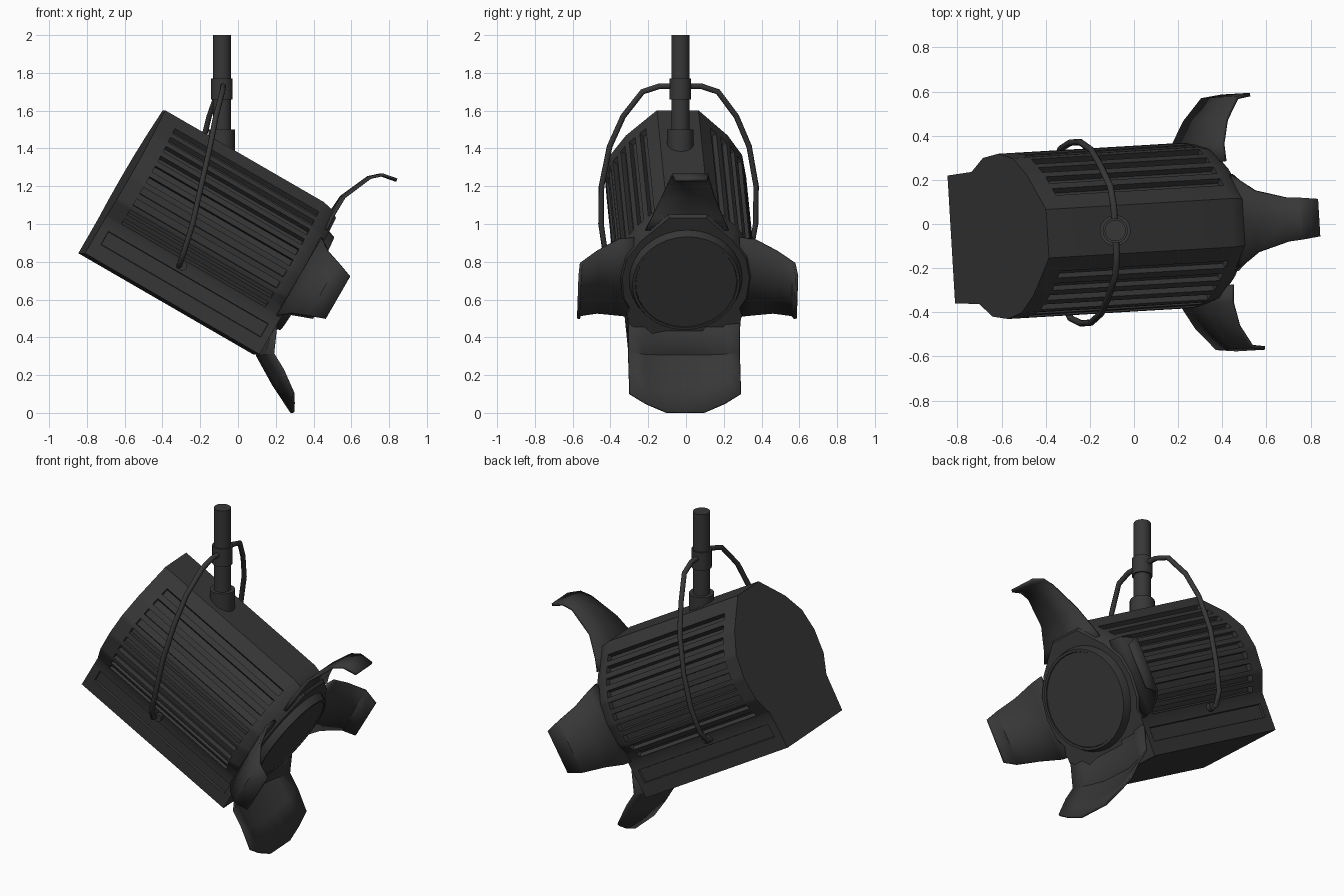
import bpy, bmesh, math
from mathutils import Matrix, Vector

cube = bpy.data.objects.get("Cube")
if cube:
    bpy.data.objects.remove(cube)

black = bpy.data.materials.new("matt_black_paint")
black.use_nodes = True
black.diffuse_color = (0.038, 0.038, 0.038, 1)
black.node_tree.nodes["Principled BSDF"].inputs["Base Color"].default_value = black.diffuse_color

# Lamp head frame: x runs along the beam, y sideways, z across the housing
YAW = Matrix.Rotation(math.radians(3.4), 4, 'Z')
HEAD = Matrix.Translation((-0.828, -0.07, 0.845)) @ YAW @ Matrix.Rotation(math.radians(30), 4, 'Y')
POLE = Matrix.Translation((-0.085, -0.03, 0)) @ YAW
AXIS_Z = 0.46


def finish(bm, name, matrix, thickness=0):
    bmesh.ops.recalc_face_normals(bm, faces=bm.faces[:])
    mesh = bpy.data.meshes.new(name)
    bm.to_mesh(mesh)
    bm.free()
    mesh.materials.append(black)
    mesh.shade_smooth()
    mesh.set_sharp_from_angle(angle=math.radians(28))
    ob = bpy.data.objects.new(name, mesh)
    bpy.context.collection.objects.link(ob)
    ob.matrix_world = matrix
    if thickness:
        mod = ob.modifiers.new("sheet", 'SOLIDIFY')
        mod.thickness = thickness
        mod.offset = 0
    return ob


def loft(bm, rows, closed=False):
    """Skin rows of points; returns the quads as a grid."""
    vs = [[bm.verts.new(p) for p in row] for row in rows]
    n = len(vs[0])
    grid = []
    for a, b in zip(vs, vs[1:]):
        grid.append([bm.faces.new((a[j], a[(j + 1) % n], b[(j + 1) % n], b[j]))
                     for j in range(n if closed else n - 1)])
    if closed:
        bm.faces.new(vs[0])
        bm.faces.new(vs[-1])
    return grid


def lathe(name, profile, matrix, sides=32):
    """Turn (position, radius) pairs around the local x axis."""
    bm = bmesh.new()
    angles = [2 * math.pi * k / sides for k in range(sides)]
    loft(bm, [[(x, r * math.cos(a), r * math.sin(a)) for a in angles]
              for x, r in profile], closed=True)
    return finish(bm, name, matrix)


# Housing with cooling slots and a recessed panel on each side
half = [(0.29, 0), (0.30, 0.22), (0.36, 0.33), (0.375, 0.47),
        (0.35, 0.60), (0.27, 0.72), (0.16, 0.826), (0.11, 0.874)]
points, kinds = [], []
for i, (a, b) in enumerate(zip(half, half[1:])):
    a, b = Vector(a), Vector(b)
    points.append(a)
    kinds.append("")
    if i == 0:
        cuts = [(0.37, "panel"), (0.74, "")]
    elif i < 6:
        cuts = [(0.11, "slot"), (0.39, ""), (0.61, "slot"), (0.89, "")]
    else:
        cuts = []
    for t, kind in cuts:
        points.append(a.lerp(b, t))
        kinds.append(kind)
points.append(Vector(half[-1]))
section = [(p.x, p.y) for p in points] + [(-p.x, p.y) for p in reversed(points)]
kinds = kinds + [""] + kinds[::-1] + [""]


def station(u, shrink):
    row = []
    for v, w in section:
        s = shrink if w > 0.25 else 1
        row.append((u, v * s, AXIS_Z + (w - AXIS_Z) * s))
    return row


bm = bmesh.new()
grid = loft(bm, [station(u, s) for u, s in
                 ((0, 1), (0.05, 1), (0.09, 1), (0.97, 1), (1.03, 0.97), (1.07, 0.9))], closed=True)
bmesh.ops.recalc_face_normals(bm, faces=bm.faces[:])
slots = [f for f, k in zip(grid[2], kinds) if k == "slot"]
panels = [f for row in grid[1:4] for f, k in zip(row, kinds) if k == "panel"]
bmesh.ops.inset_individual(bm, faces=slots, thickness=0.001, depth=-0.03)
bmesh.ops.inset_region(bm, faces=panels, thickness=0.003, depth=-0.012)
finish(bm, "housing", HEAD)

# Front flange, lens ring and lens
FRONT = HEAD @ Matrix.Translation((0, 0, AXIS_Z))
lathe("front_flange", [(1.0, 0.37), (1.05, 0.35)], FRONT @ Matrix.Rotation(math.pi / 8, 4, 'X'), 8)
lathe("lens_ring", [(1.02, 0.30), (1.07, 0.30), (1.115, 0.285), (1.115, 0.27), (1.1, 0.27)], FRONT)
lathe("lens", [(1.05, 0.272), (1.11, 0.268)], FRONT)


# Barn doors: rows of (along beam, outward, half width)
def door(name, rows, angle):
    bm = bmesh.new()
    loft(bm, [[(u, -h, r), (u, 0, r), (u, h, r)] for u, r, h in rows])
    finish(bm, name, FRONT @ Matrix.Rotation(angle, 4, 'X'), 0.016)


door("top_door", [(1.05, 0.29, 0.22), (1.045, 0.36, 0.19), (1.05, 0.49, 0.14),
                  (1.12, 0.65, 0.10), (1.17, 0.695, 0.095), (1.25, 0.71, 0.085)], 0)
for name, angle in (("left_door", -math.pi / 2), ("right_door", math.pi / 2)):
    door(name, [(1.05, 0.28, 0.24), (1.05, 0.36, 0.23), (1.10, 0.47, 0.19),
                (1.18, 0.565, 0.16), (1.265, 0.575, 0.13)], angle)

# Bottom door: a wide dished sheet with a rounded tip
bm = bmesh.new()
edge = [(1.05, 0.22), (1.13, 0.04), (1.22, -0.01), (1.33, -0.09)]
centre = [(1.06, 0.18), (1.08, 0.0), (1.23, -0.09), (1.39, -0.17)]
rows = []
for (eu, ew), (cu, cw) in zip(edge, centre):
    row = []
    for v in (-0.295, -0.21, -0.1, 0, 0.1, 0.21, 0.295):
        t = max(0, (abs(v) - 0.1) / 0.195) ** 1.3
        row.append((cu + (eu - cu) * t, v, cw + (ew - cw) * t))
    rows.append(row)
loft(bm, rows)
finish(bm, "bottom_door", HEAD, 0.012)

# Hanging pole, collar and socket
UP = POLE @ Matrix.Rotation(-math.pi / 2, 4, 'Y')
lathe("pole", [(1.35, 0.048), (2.0, 0.048)], UP, 24)
lathe("pole_collar", [(1.66, 0.057), (1.77, 0.057)], UP, 24)
lathe("pole_socket", [(1.3, 0.07), (1.5, 0.07)], UP, 24)

# Yoke arms from the collar to the housing sides
arm = [(0, 0.04, 1.73), (0, 0.11, 1.73), (-0.01, 0.2, 1.70), (-0.05, 0.3, 1.57),
       (-0.085, 0.37, 1.41), (-0.135, 0.41, 1.2), (-0.18, 0.41, 1.0),
       (-0.225, 0.385, 0.85), (-0.245, 0.34, 0.785), (-0.245, 0.28, 0.775)]
for side, name in ((1, "left"), (-1, "right")):
    curve = bpy.data.curves.new(name + "_yoke_arm", 'CURVE')
    curve.dimensions = '3D'
    curve.bevel_depth = 0.015
    curve.bevel_resolution = 2
    curve.use_fill_caps = True
    spline = curve.splines.new('POLY')
    spline.points.add(len(arm) - 1)
    for p, (x, y, z) in zip(spline.points, arm):
        p.co = (x, side * y, z, 1)
    curve.materials.append(black)
    ob = bpy.data.objects.new(name + "_yoke_arm", curve)
    bpy.context.collection.objects.link(ob)
    ob.matrix_world = POLE
    pivot = Matrix.Translation((0.48, 0, 0.2)) @ Matrix.Rotation(side * math.pi / 2, 4, 'Z')
    lathe(name + "_pivot", [(0.27, 0.024), (0.325, 0.024)], HEAD @ pivot, 16)
